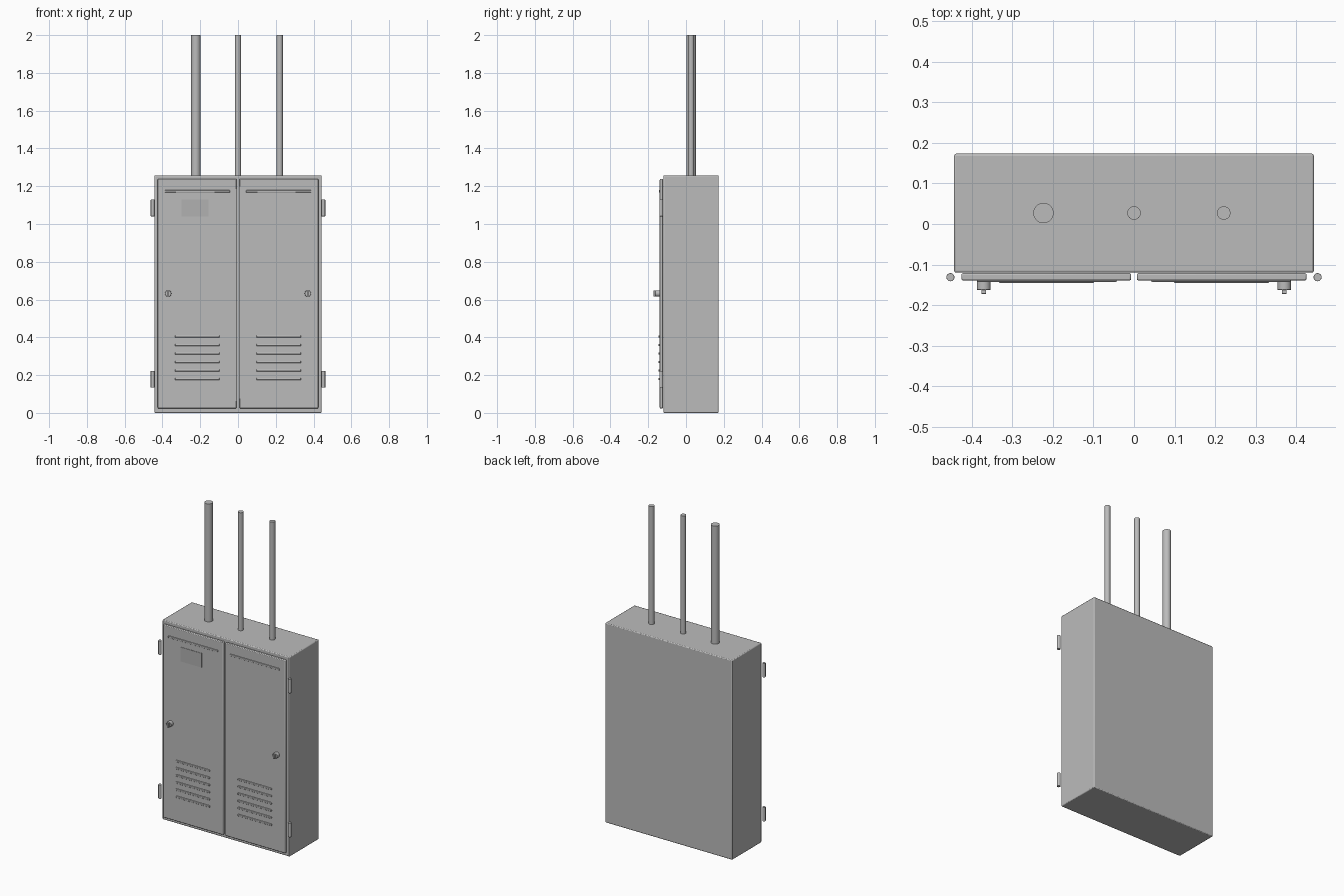
import bpy
from math import radians

cube = bpy.data.objects.get("Cube")
if cube:
    bpy.data.objects.remove(cube, do_unlink=True)


def material(name, value):
    m = bpy.data.materials.new(name)
    m.use_nodes = True
    colour = (value, value, value, 1)
    m.diffuse_color = colour
    m.node_tree.nodes["Principled BSDF"].inputs["Base Color"].default_value = colour
    return m


steel = material("painted_grey_steel", 0.5)
plate_grey = material("plate_grey", 0.44)


def finish(name, mat, bevel):
    ob = bpy.context.object
    ob.name = name
    ob.data.materials.append(mat)
    if bevel:
        mod = ob.modifiers.new("soft_edges", "BEVEL")
        mod.width = bevel
        mod.segments = 2
        mod.limit_method = "ANGLE"
    bpy.ops.object.shade_smooth_by_angle(angle=radians(35))
    return ob


def box(name, x, y, z, bevel=0.0, mat=steel):
    """Box from (min, max) ranges on each axis."""
    bpy.ops.mesh.primitive_cube_add(size=1)
    ob = bpy.context.object
    ob.location = [(a + b) / 2 for a, b in (x, y, z)]
    ob.scale = [abs(b - a) for a, b in (x, y, z)]
    bpy.ops.object.transform_apply(location=False, rotation=False, scale=True)
    return finish(name, mat, bevel)


def rod(name, loc, radius, length, along_y=False, bevel=0.0):
    bpy.ops.mesh.primitive_cylinder_add(
        vertices=32, radius=radius, depth=length, location=loc,
        rotation=(radians(90) if along_y else 0, 0, 0))
    return finish(name, steel, bevel)


# Cabinet shell
TOP = 1.257
box("cabinet_body", (-0.443, 0.443), (-0.12, 0.173), (0, TOP), 0.005)

# Conduits rising from the roof
for name, x, r in (("thick_conduit", -0.223, 0.025),
                   ("middle_conduit", 0, 0.0165),
                   ("thin_conduit", 0.221, 0.0165)):
    rod(name, (x, 0.027, (TOP + 1.98) / 2), r, 2.02 - TOP)

# Doors with their fittings, mirrored left and right
FACE = -0.139
for side, s in (("left", 1), ("right", -1)):
    box(side + "_door", (s * 0.007, s * 0.425), (-0.121, FACE), (0.024, 1.238), 0.004)
    box(side + "_drip_rail", (s * 0.043, s * 0.387), (-0.137, -0.143), (1.167, 1.179), 0.002)
    for i in range(6):
        z = 0.18 + 0.045 * i
        box(f"{side}_louvre_{i + 1}", (s * 0.098, s * 0.333), (-0.137, -0.145),
            (z - 0.006, z + 0.006), 0.003)
    # Lock barrel and turn key
    rod(side + "_lock", (s * 0.37, -0.15, 0.632), 0.017, 0.026, True, 0.002)
    box(side + "_lock_key", (s * 0.364, s * 0.376), (-0.16, -0.172), (0.616, 0.648), 0.001)
    # Hinge barrels
    for level, z in (("lower", 0.178), ("upper", 1.085)):
        rod(f"{side}_{level}_hinge", (s * 0.452, -0.131, z), 0.01, 0.088, False, 0.001)

# Blank plate on the right door
box("door_plate", (-0.3, -0.155), (-0.137, -0.1415), (1.04, 1.13), 0.0, plate_grey)
